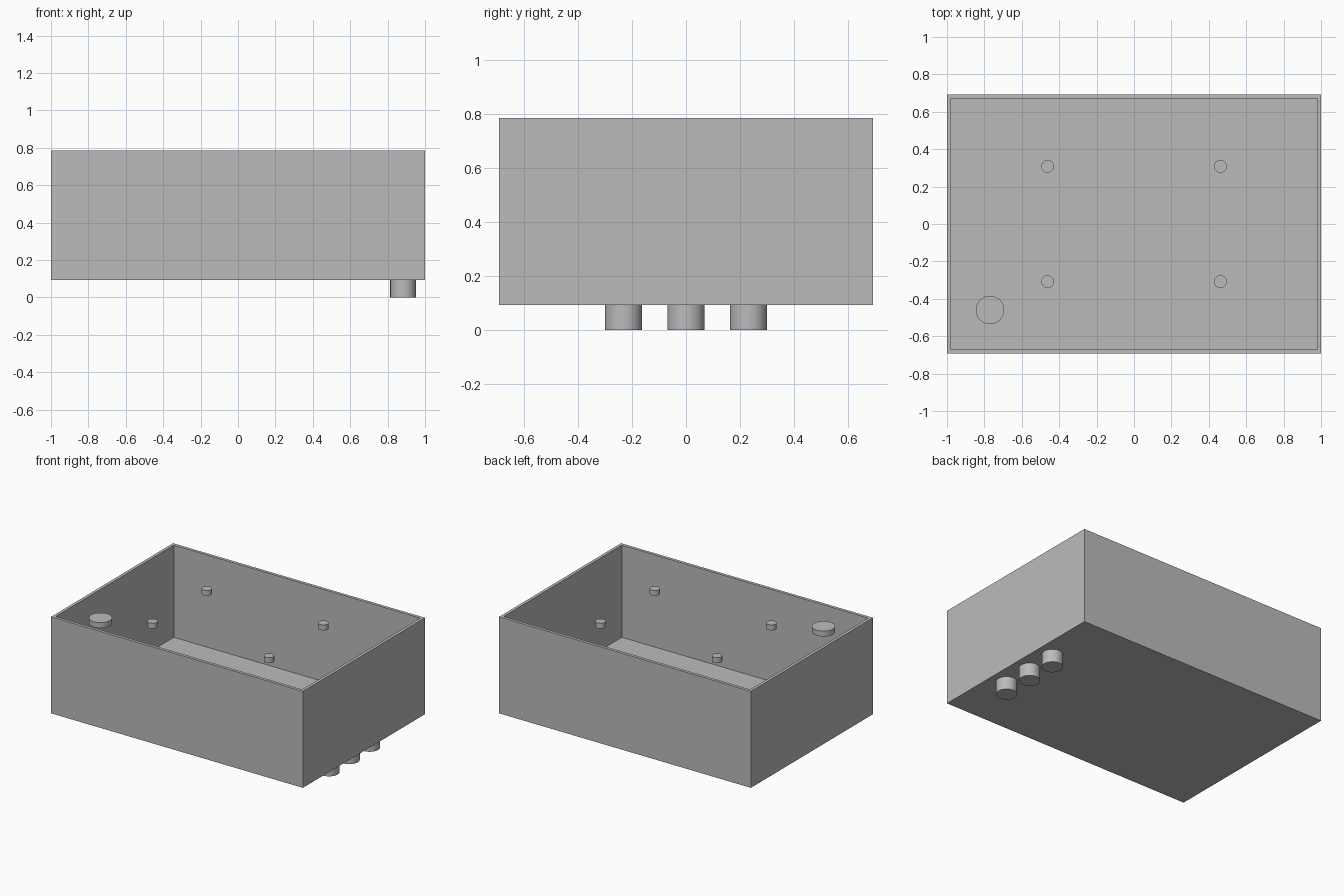
import bpy, bmesh
from math import radians

cube = bpy.data.objects.get("Cube")
if cube:
    bpy.data.objects.remove(cube, do_unlink=True)

grey = bpy.data.materials.new("plain_grey")
grey.use_nodes = True
colour = (0.5, 0.5, 0.5, 1)
grey.diffuse_color = colour
grey.node_tree.nodes["Principled BSDF"].inputs["Base Color"].default_value = colour

HALF_X, HALF_Y = 1.0, 0.692
BASE, TOP = 0.093, 0.785
WALL = 0.031


def cylinder(name, x, y, radius, low, high):
    bpy.ops.mesh.primitive_cylinder_add(vertices=48, radius=radius, depth=high - low,
                                        location=(x, y, (low + high) / 2))
    obj = bpy.context.object
    obj.name = name
    obj.data.materials.append(grey)
    bpy.ops.object.shade_smooth_by_angle(angle=radians(30))
    return obj


# Open-topped tray: a box whose top is inset for the rim and sunk to the floor
bm = bmesh.new()
bmesh.ops.create_cube(bm, size=2)
for v in bm.verts:
    v.co.x *= HALF_X
    v.co.y *= HALF_Y
    v.co.z = TOP if v.co.z > 0 else BASE
lid = [f for f in bm.faces if f.normal.z > 0.9]
bmesh.ops.inset_region(bm, faces=lid, thickness=WALL)
well = bmesh.ops.extrude_face_region(bm, geom=lid)["geom"]
bmesh.ops.delete(bm, geom=lid, context="FACES_ONLY")
for v in well:
    if isinstance(v, bmesh.types.BMVert):
        v.co.z = BASE + WALL
bmesh.ops.recalc_face_normals(bm, faces=bm.faces)
mesh = bpy.data.meshes.new("tray")
bm.to_mesh(mesh)
bm.free()
tray = bpy.data.objects.new("tray", mesh)
mesh.materials.append(grey)
bpy.context.collection.objects.link(tray)

# Four small pegs and one larger disc held near the rim
for x, side in ((-0.462, "right"), (0.462, "left")):
    for y, end in ((-0.308, "front"), (0.308, "back")):
        cylinder(f"peg_{end}_{side}", x, y, 0.034, 0.713, 0.752)
cylinder("round_disc", -0.77, -0.46, 0.076, 0.713, 0.752)

# Row of three knobs under the left edge
for y, place in ((-0.231, "front"), (0, "middle"), (0.231, "back")):
    cylinder(f"knob_{place}", 0.883, y, 0.069, 0, BASE)
